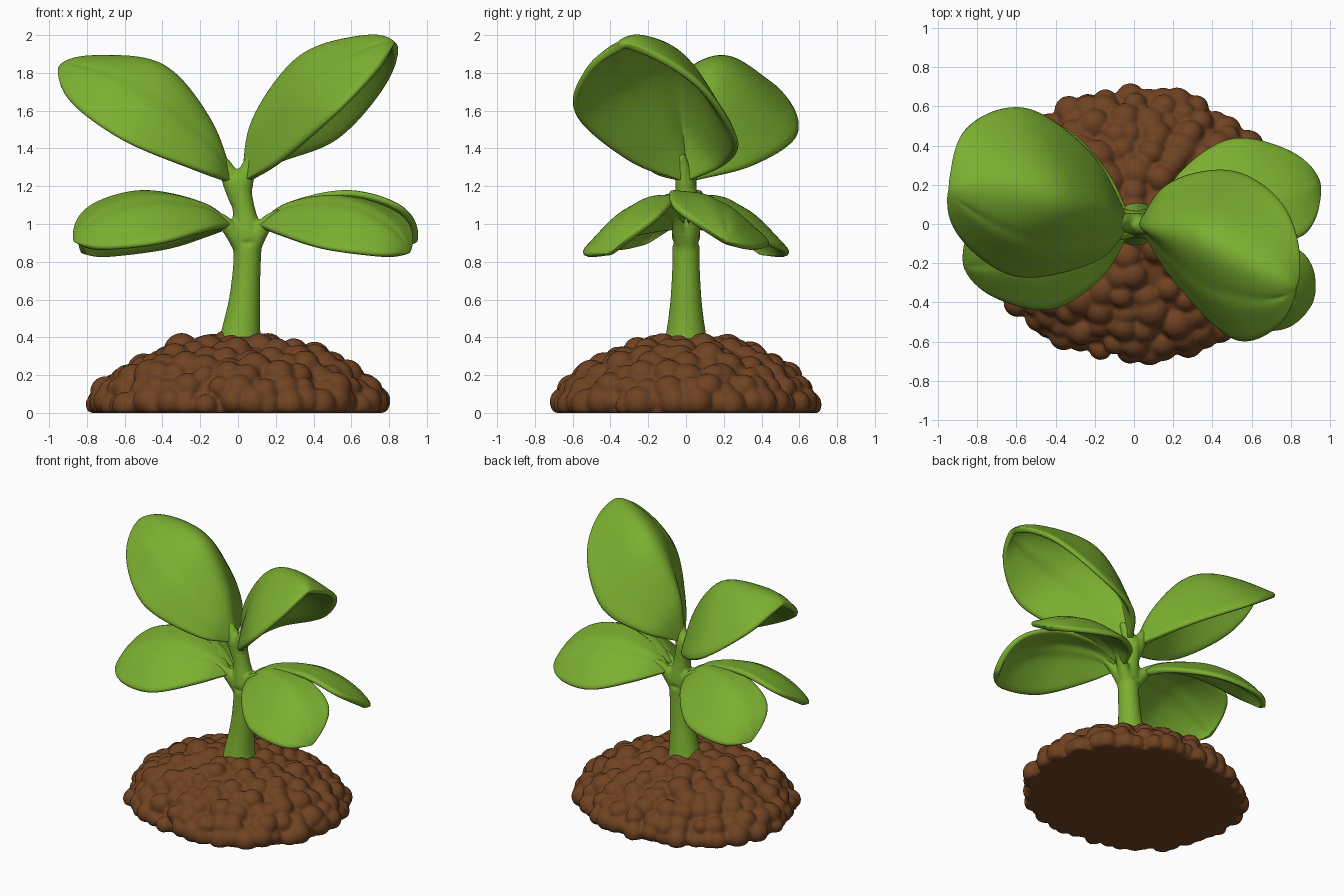
import bpy, bmesh, math, random
from mathutils import Vector, Matrix

if "Cube" in bpy.data.objects:
    bpy.data.objects.remove(bpy.data.objects["Cube"])

random.seed(4)


def material(name, rgb):
    m = bpy.data.materials.new(name)
    m.diffuse_color = (*rgb, 1)
    m.use_nodes = True
    m.node_tree.nodes["Principled BSDF"].inputs["Base Color"].default_value = m.diffuse_color
    return m


GREEN = material("leaf green", (0.2, 0.43, 0.03))
BROWN = material("soil brown", (0.16, 0.055, 0.016))


def add_object(name, bm, mat):
    me = bpy.data.meshes.new(name)
    for f in bm.faces:
        f.smooth = True
    bm.to_mesh(me)
    bm.free()
    me.materials.append(mat)
    ob = bpy.data.objects.new(name, me)
    bpy.context.collection.objects.link(ob)
    return ob


def fuse(ob, voxel, rounds):
    """Melt overlapping pieces into one soft skin."""
    r = ob.modifiers.new("fuse", 'REMESH')
    r.mode, r.voxel_size, r.use_smooth_shade = 'VOXEL', voxel, True
    s = ob.modifiers.new("soften", 'SMOOTH')
    s.factor, s.iterations = 0.5, rounds


def spline(pts, n, end=None):
    """Catmull-Rom curve through pts, n steps per span, optional end tangent."""
    p = [Vector(q) for q in pts]
    last = p[-2] + 2 * end if end else 2 * p[-1] - p[-2]
    p = [2 * p[0] - p[1]] + p + [last]
    out = []
    for i in range(1, len(p) - 2):
        a, b, c, d = p[i - 1:i + 3]
        for k in range(n):
            t = k / n
            out.append(0.5 * (2 * b + (c - a) * t + (2 * a - 5 * b + 4 * c - d) * t * t
                              + (3 * b - a - 3 * c + d) * t ** 3))
    return out + [p[-2]]


def tube(bm, pts, sides=24):
    """Round tube through (x, y, z, radius) points."""
    path = spline(pts, 5)
    rings = []
    for i, q in enumerate(path):
        d = (path[min(i + 1, len(path) - 1)] - path[max(i - 1, 0)]).to_3d()
        rot = d.to_track_quat('Z', 'Y')
        rings.append([bm.verts.new(q.to_3d() + rot @ Vector((
            q[3] * math.cos(2 * math.pi * k / sides),
            q[3] * math.sin(2 * math.pi * k / sides), 0))) for k in range(sides)])
    for r, s in zip(rings, rings[1:]):
        for k in range(sides):
            j = (k + 1) % sides
            bm.faces.new((r[k], r[j], s[j], s[k]))
    bm.faces.new(rings[0][::-1])
    bm.faces.new(rings[-1])


def leaf(name, base, tip, rails, turn=False):
    """Curved blade lofted across rails that run from base to a rounded tip."""
    axis = (Vector(tip) - Vector(base)).normalized()
    along = []
    for r in rails:
        d = Vector(tip) - Vector(r[-1])
        ahead = axis * d.dot(axis)
        along.append(spline([base, *r, tip], 7, (d - ahead) * 1.25 + ahead * 0.3))
    rows = [spline(row, 6) for row in zip(*along)]
    bm = bmesh.new()
    grid = [[bm.verts.new(p) for p in row] for row in rows]
    for row in grid[3:-3]:
        row[6].co.z -= 0.012          # midrib groove
    for a, b in zip(grid, grid[1:]):
        for k in range(len(a) - 1):
            bm.faces.new((a[k], a[k + 1], b[k + 1], b[k]))
    bmesh.ops.remove_doubles(bm, verts=bm.verts, dist=0.0005)
    if turn:
        bmesh.ops.transform(bm, matrix=HALF_TURN, verts=bm.verts)
    bmesh.ops.recalc_face_normals(bm, faces=bm.faces)
    if sum(f.normal.z for f in bm.faces) < 0:
        bmesh.ops.reverse_faces(bm, faces=bm.faces)
    ob = add_object(name, bm, GREEN)
    s = ob.modifiers.new("thickness", 'SOLIDIFY')
    s.thickness, s.offset = 0.04, -0.3
    ob.modifiers.new("round", 'SUBSURF').levels = 1


# half turn about the lower leaf joint
HALF_TURN = Matrix.Translation((0.08, 0, 0)) @ Matrix.Rotation(math.pi, 4, 'Z')

# soil: low dome covered with rings of clods, flattened on the ground
bm = bmesh.new()
bmesh.ops.create_uvsphere(bm, u_segments=40, v_segments=20, radius=1,
                          matrix=Matrix.Diagonal((0.75, 0.65, 0.37, 1)))
for r, z, n, size in [(0.925, 0.055, 46, 0.078), (0.87, 0.125, 36, 0.075), (0.76, 0.19, 30, 0.08),
                      (0.65, 0.24, 24, 0.082), (0.53, 0.285, 18, 0.085), (0.38, 0.32, 13, 0.088),
                      (0.24, 0.34, 8, 0.085), (0.1, 0.35, 4, 0.08)]:
    for k in range(n):
        a = 2 * math.pi * (k + random.uniform(-0.35, 0.35)) / n
        rr = r + random.uniform(-0.03, 0.012)
        c = (0.8 * rr * math.cos(a), 0.7 * rr * math.sin(a), z + random.uniform(-0.02, 0.01))
        bmesh.ops.create_icosphere(bm, subdivisions=3, radius=size * random.uniform(0.75, 1.12),
                                   matrix=Matrix.Translation(c))
for v in bm.verts:
    v.co.z = max(v.co.z, 0)
fuse(add_object("soil_mound", bm, BROWN), 0.012, 2)

# stem with all leaf stalks
bm = bmesh.new()
tube(bm, [(0.01, 0, 0.3, 0.13), (0.015, 0, 0.42, 0.106), (0.035, 0, 0.6, 0.083),
          (0.048, 0, 0.8, 0.073), (0.05, 0, 0.94, 0.076), (0.03, 0, 1.08, 0.06),
          (0.01, 0, 1.2, 0.056), (0, 0, 1.25, 0.05)])
tube(bm, [(0.02, 0, 1.12, 0.045), (0.03, -0.005, 1.22, 0.052), (0.055, -0.015, 1.3, 0.04),
          (0.085, -0.03, 1.37, 0.022)])
tube(bm, [(0, 0, 1.12, 0.045), (-0.03, 0.005, 1.22, 0.052), (-0.065, 0.01, 1.3, 0.04),
          (-0.11, 0.01, 1.37, 0.022)])
for x, y in [(0.16, -0.05), (0.16, 0.05), (-0.08, -0.05), (-0.08, 0.05)]:
    tube(bm, [(0.05, 0, 0.8, 0.04), (0.05 + (x - 0.05) * 0.4, y * 0.4, 0.92, 0.048),
              (x, y, 1.015, 0.036), (1.6 * x - 0.03, 1.6 * y, 1.062, 0.022)])
bmesh.ops.recalc_face_normals(bm, faces=bm.faces)
fuse(add_object("stem", bm, GREEN), 0.011, 8)

# upper leaves: front edge, midrib, crest, back edge
leaf("upper_right_leaf", (0.03, 0, 1.22), (0.825, -0.33, 1.95), [
    [(0.22, -0.3, 1.33), (0.51, -0.59, 1.58), (0.73, -0.53, 1.81)],
    [(0.13, -0.1, 1.47), (0.36, -0.3, 1.76), (0.64, -0.38, 1.91)],
    [(0.09, 0, 1.55), (0.34, -0.02, 1.87), (0.66, -0.19, 1.98)],
    [(0.2, 0.22, 1.32), (0.53, 0.27, 1.45), (0.79, 0.06, 1.75)]])
leaf("upper_left_leaf", (-0.03, 0, 1.22), (-0.94, 0.18, 1.83), [
    [(-0.2, -0.19, 1.28), (-0.6, -0.27, 1.44), (-0.89, -0.07, 1.65)],
    [(-0.15, -0.07, 1.42), (-0.42, -0.09, 1.66), (-0.7, 0, 1.8)],
    [(-0.16, 0.1, 1.55), (-0.4, 0.18, 1.83), (-0.72, 0.22, 1.88)],
    [(-0.22, 0.36, 1.31), (-0.56, 0.6, 1.48), (-0.86, 0.49, 1.71)]])

# lower leaves: outer edge, midrib, inner edge; each repeated by a half turn
front_right = [[(0.21, -0.26, 0.95), (0.44, -0.5, 0.875), (0.75, -0.54, 0.835)],
               [(0.27, -0.1, 1.09), (0.53, -0.25, 1.11), (0.77, -0.36, 1.01)],
               [(0.27, 0.02, 1.1), (0.58, -0.04, 1.14), (0.88, -0.16, 1.03)]]
back_right = [[(0.24, 0.27, 0.97), (0.5, 0.44, 0.9), (0.8, 0.37, 0.87)],
              [(0.27, 0.1, 1.09), (0.55, 0.17, 1.12), (0.8, 0.2, 1.04)],
              [(0.29, -0.04, 1.11), (0.6, -0.09, 1.17), (0.88, -0.05, 1.08)]]
for turn, a, b in [(False, "front_right", "back_right"), (True, "back_left", "front_left")]:
    leaf(f"lower_{a}_leaf", (0.11, -0.03, 0.99), (0.9, -0.4, 0.84), front_right, turn)
    leaf(f"lower_{b}_leaf", (0.11, 0.03, 0.99), (0.94, 0.21, 0.9), back_right, turn)
